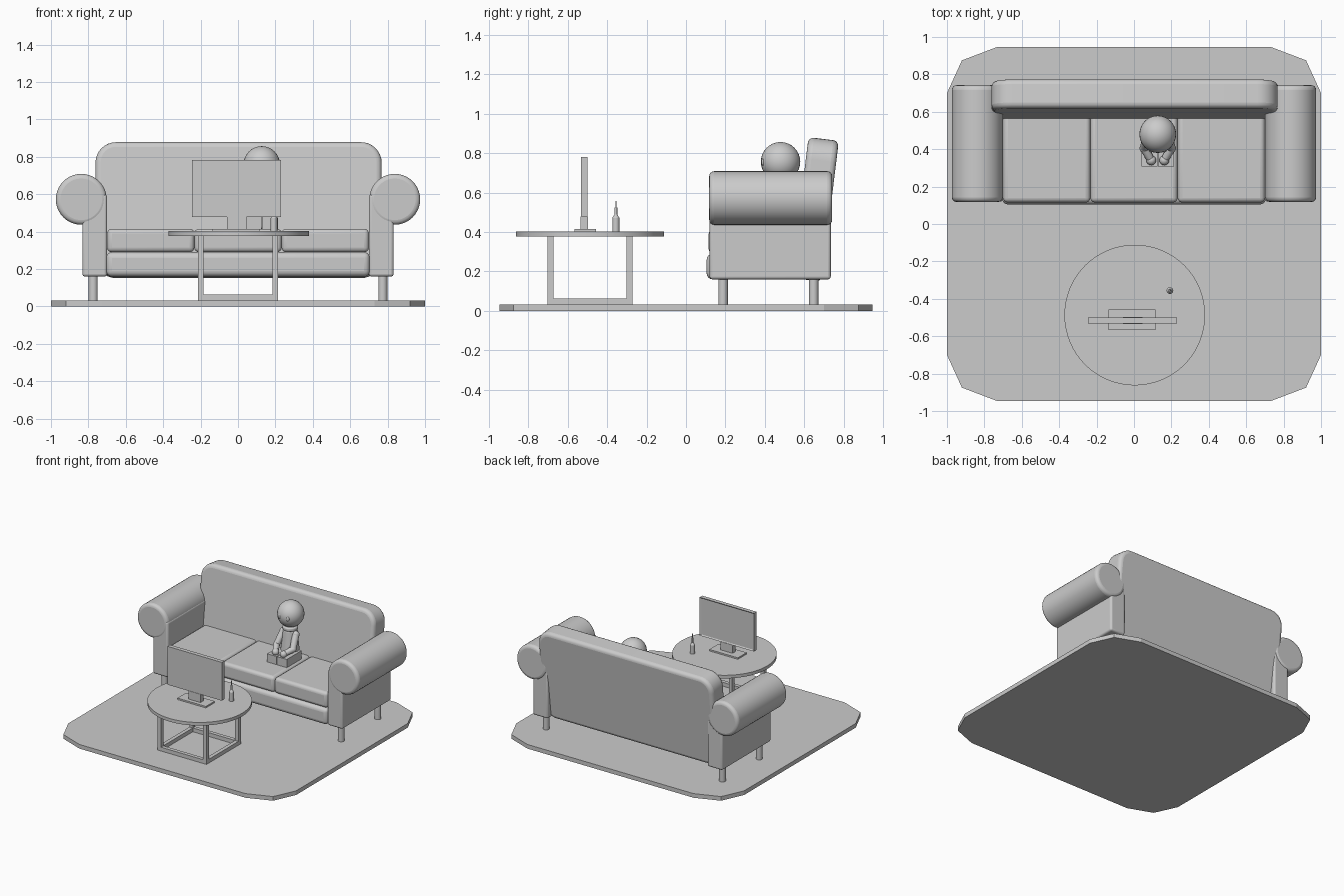
import bpy, bmesh, math
from mathutils import Vector, Matrix

old = bpy.data.objects.get("Cube")
if old:
    bpy.data.objects.remove(old, do_unlink=True)

GREY = (0.6, 0.6, 0.6, 1)
grey = bpy.data.materials.new("light grey")
grey.use_nodes = True
grey.diffuse_color = GREY
grey.node_tree.nodes["Principled BSDF"].inputs["Base Color"].default_value = GREY


def add(name, bm, bevel=0.0, segments=4, smooth=True):
    bmesh.ops.recalc_face_normals(bm, faces=bm.faces)
    mesh = bpy.data.meshes.new(name)
    bm.to_mesh(mesh)
    bm.free()
    mesh.materials.append(grey)
    ob = bpy.data.objects.new(name, mesh)
    bpy.context.collection.objects.link(ob)
    if bevel:
        mod = ob.modifiers.new("Soft edges", "BEVEL")
        mod.width, mod.segments = bevel, segments
        mod.limit_method, mod.angle_limit = "ANGLE", math.radians(40)
    if smooth:
        bpy.ops.object.select_all(action="DESELECT")
        ob.select_set(True)
        bpy.context.view_layer.objects.active = ob
        bpy.ops.object.shade_smooth_by_angle(angle=math.radians(35))
    return ob


def scaled(centre, size):
    return Matrix.Translation(centre) @ Matrix.Diagonal(size).to_4x4()


def box(name, x, y, z, bevel=0.0):
    """Box from (low, high) pairs on each axis."""
    bm = bmesh.new()
    size = Vector((x[1] - x[0], y[1] - y[0], z[1] - z[0]))
    mid = Vector((sum(x), sum(y), sum(z))) / 2
    bmesh.ops.create_cube(bm, size=1, matrix=scaled(mid, size))
    return add(name, bm, bevel, smooth=bevel > 0)


def rod(name, a, b, r1, r2=None, sides=24, bevel=0.0):
    """Round rod or cone from a to b."""
    a, b = Vector(a), Vector(b)
    bm = bmesh.new()
    turn = (b - a).to_track_quat("Z", "Y").to_matrix().to_4x4()
    bmesh.ops.create_cone(bm, cap_ends=True, segments=sides, radius1=r1,
                          radius2=r1 if r2 is None else r2, depth=(b - a).length,
                          matrix=Matrix.Translation((a + b) / 2) @ turn)
    return add(name, bm, bevel)


def ball(name, centre, radii):
    bm = bmesh.new()
    bmesh.ops.create_uvsphere(bm, u_segments=32, v_segments=16, radius=1,
                              matrix=scaled(Vector(centre), Vector(radii)))
    return add(name, bm)


# Rug with clipped corners
corner = [(1, 0.7), (0.92, 0.875), (0.73, 0.947)]
outline = []
for sx, sy in ((1, 1), (-1, 1), (-1, -1), (1, -1)):
    pts = [(sx * x, sy * y) for x, y in corner]
    outline += pts if sx * sy > 0 else pts[::-1]
bm = bmesh.new()
base = bm.faces.new([bm.verts.new((x, y, 0)) for x, y in outline])
top = bmesh.ops.extrude_face_region(bm, geom=[base], use_keep_orig=True)["geom"]
bmesh.ops.translate(bm, vec=(0, 0, 0.033), verts=[v for v in top if isinstance(v, bmesh.types.BMVert)])
add("rug", bm, smooth=False)

# Sofa seat and cushions
box("seat_base", (-0.705, 0.705), (0.105, 0.66), (0.16, 0.29), 0.03)
for i in range(3):
    x = -0.7 + i * 1.4 / 3
    box(f"seat_cushion_{i + 1}", (x, x + 1.4 / 3), (0.115, 0.63), (0.29, 0.415), 0.025)

# Leaning backrest: rounded slab, tipped back
bm = bmesh.new()
bmesh.ops.create_cube(bm, size=1, matrix=scaled(Vector(), Vector((1.53, 0.155, 0.72))))
side_edges = [e for e in bm.edges if abs(e.verts[0].co.y - e.verts[1].co.y) > 0.1]
bmesh.ops.bevel(bm, geom=side_edges, offset=0.11, segments=8, profile=0.5, affect="EDGES")
back = add("backrest", bm, 0.028)
back.location = (0.003, 0.655, 0.515)
back.rotation_euler.x = math.radians(-7)

# Rolled arms and feet
for side, s in (("right", -1), ("left", 1)):
    box(f"{side}_arm_panel", sorted((s * 0.70, s * 0.832)), (0.12, 0.735), (0.16, 0.6), 0.015)
    rod(f"{side}_arm_roll", (s * 0.838, 0.118, 0.573), (s * 0.838, 0.742, 0.573), 0.136, sides=40, bevel=0.025)
    for end, y in (("front", 0.188), ("back", 0.648)):
        rod(f"{side}_{end}_foot", (s * 0.774, y, 0.03), (s * 0.774, y, 0.17), 0.024)

# Round table on a square frame
TX, TY = 0.004, -0.487
rod("table_top", (TX, TY, 0.378), (TX, TY, 0.403), 0.376, sides=64)
for sx in (-1, 1):
    x = sorted((sx * 0.185, sx * 0.215))
    box("table_side_rail", x, (TY - 0.215, TY + 0.215), (0.033, 0.063))
    for sy in (-1, 1):
        y = sorted((TY + sy * 0.185, TY + sy * 0.215))
        box("table_leg", x, y, (0.033, 0.38))
for sy in (-1, 1):
    box("table_cross_rail", (-0.2, 0.2), sorted((TY + sy * 0.185, TY + sy * 0.215)), (0.033, 0.063))

# Monitor with a recessed screen facing the sofa
screen = box("monitor", (-0.247, 0.23), (-0.532, -0.5), (0.478, 0.782))
bm = bmesh.new()
bm.from_mesh(screen.data)
panel = max(bm.faces, key=lambda f: f.calc_center_median().y)
bmesh.ops.inset_region(bm, faces=[panel], thickness=0.014)
bmesh.ops.translate(bm, vec=(0, -0.006, 0), verts=panel.verts)
bm.to_mesh(screen.data)
bm.free()
box("monitor_foot", (-0.135, 0.115), (-0.567, -0.457), (0.403, 0.415))
box("monitor_neck", (-0.06, 0.045), (-0.535, -0.498), (0.41, 0.48))

# Small pump bottle
BX, BY = 0.192, -0.356
rod("bottle_body", (BX, BY, 0.403), (BX, BY, 0.472), 0.018)
rod("bottle_shoulder", (BX, BY, 0.472), (BX, BY, 0.488), 0.018, 0.008)
rod("bottle_neck", (BX, BY, 0.488), (BX, BY, 0.525), 0.007)
rod("bottle_tip", (BX, BY, 0.525), (BX, BY, 0.558), 0.003)

# Seated figure
FX = 0.127
ball("head", (FX, 0.48, 0.757), (0.098, 0.1, 0.1))
rod("torso", (FX, 0.47, 0.415), (FX, 0.475, 0.64), 0.075, 0.052, bevel=0.012)
rod("collar", (FX, 0.475, 0.635), (FX, 0.475, 0.665), 0.056, sides=32, bevel=0.01)
for side, s in (("right", -1), ("left", 1)):
    shoulder = (FX + s * 0.055, 0.465, 0.61)
    elbow = (FX + s * 0.072, 0.405, 0.52)
    hand = (FX + s * 0.035, 0.34, 0.495)
    rod(f"{side}_upper_arm", shoulder, elbow, 0.026, 0.024)
    rod(f"{side}_forearm", elbow, hand, 0.024, 0.02)
    ball(f"{side}_shoulder", shoulder, (0.027, 0.027, 0.027))
    ball(f"{side}_elbow", elbow, (0.025, 0.025, 0.025))
    ball(f"{side}_hand", hand, (0.026, 0.026, 0.026))
    box(f"{side}_leg", sorted((FX + s * 0.002, FX + s * 0.086)), (0.307, 0.49), (0.413, 0.48))
    ball(f"{side}_eye", (FX + s * 0.036, 0.393, 0.755), (0.012, 0.01, 0.02))
